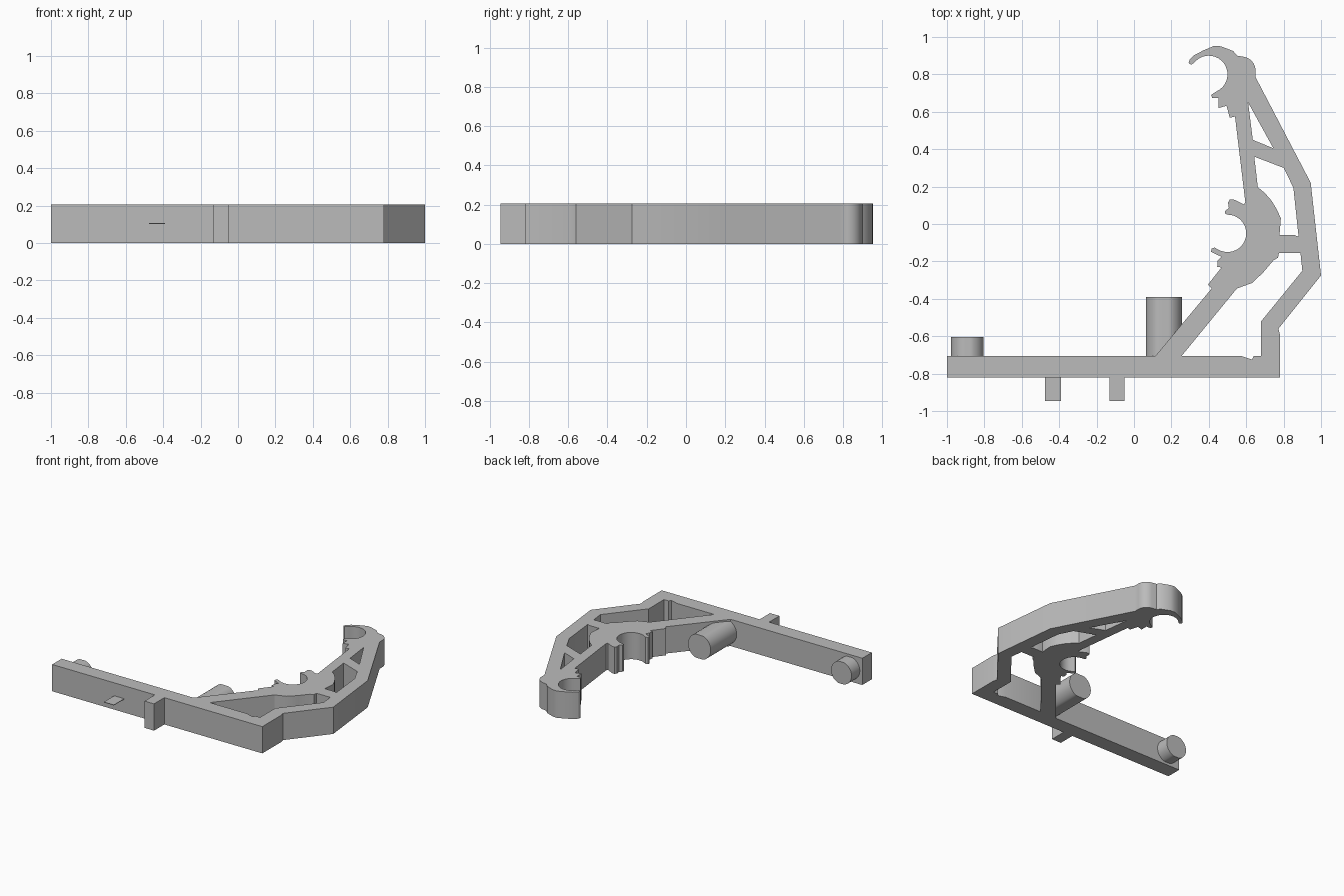
import bpy, bmesh, math
from math import sin, cos, radians

if "Cube" in bpy.data.objects:
    bpy.data.objects.remove(bpy.data.objects["Cube"])

H = 0.205          # plate thickness
grey = bpy.data.materials.new("plain grey")
grey.diffuse_color = (0.5, 0.5, 0.5, 1)
grey.use_nodes = True
grey.node_tree.nodes["Principled BSDF"].inputs["Base Color"].default_value = grey.diffuse_color


def finish(obj, name):
    """Name, colour, weld and shade one part."""
    obj.name = name
    obj.data.materials.clear()
    obj.data.materials.append(grey)
    bm = bmesh.new()
    bm.from_mesh(obj.data)
    bmesh.ops.remove_doubles(bm, verts=bm.verts, dist=0.0005)
    bmesh.ops.recalc_face_normals(bm, faces=bm.faces)
    bm.to_mesh(obj.data)
    bm.free()
    bpy.ops.object.select_all(action='DESELECT')
    obj.select_set(True)
    bpy.context.view_layer.objects.active = obj
    bpy.ops.object.shade_smooth_by_angle(angle=radians(30))


def extrude(name, loops, depth):
    """Fill the first loop minus the other loops and extrude it about z = 0."""
    cu = bpy.data.curves.new(name, 'CURVE')
    cu.dimensions = '2D'
    cu.fill_mode = 'BOTH'
    cu.extrude = depth / 2
    for pts in loops:
        sp = cu.splines.new('POLY')
        sp.points.add(len(pts) - 1)
        for p, (x, y) in zip(sp.points, pts):
            p.co = (x, y, 0, 1)
        sp.use_cyclic_u = True
    obj = bpy.data.objects.new(name, cu)
    bpy.context.collection.objects.link(obj)
    bpy.ops.object.select_all(action='DESELECT')
    obj.select_set(True)
    bpy.context.view_layer.objects.active = obj
    bpy.ops.object.convert(target='MESH')
    return bpy.context.object


def arc(cx, cy, r, a0, a1, n=20):
    return [(cx + r * cos(radians(a0 + (a1 - a0) * i / n)),
             cy + r * sin(radians(a0 + (a1 - a0) * i / n))) for i in range(n + 1)]


def box(name, x0, x1, y0, y1, z0, z1):
    bpy.ops.mesh.primitive_cube_add(size=1, location=((x0 + x1) / 2, (y0 + y1) / 2, (z0 + z1) / 2))
    obj = bpy.context.object
    obj.scale = (x1 - x0, y1 - y0, z1 - z0)
    bpy.ops.object.transform_apply(location=False, rotation=False, scale=True)
    finish(obj, name)


# Foot bar and left edge of the slanted strut, up to the lower clip
foot = [(0.78, -0.82), (-1, -0.82), (-1, -0.705), (0.115, -0.705), (0.415, -0.345),
        (0.395, -0.325), (0.43, -0.28), (0.468, -0.232), (0.445, -0.23), (0.447, -0.195),
        (0.467, -0.175)]
# Lower clip: short finger, round seat, upper finger
lower_clip = ([(0.425, -0.155), (0.412, -0.148), (0.415, -0.132), (0.43, -0.126)]
              + arc(0.5, -0.05, 0.1, -112, 90)
              + [(0.487, 0.056), (0.487, 0.07), (0.507, 0.085), (0.503, 0.115),
                 (0.513, 0.132), (0.535, 0.13), (0.588, 0.105), (0.595, 0.118)])
# Steps below the upper clip, its round seat and the curled hook
upper_clip = ([(0.54, 0.575), (0.512, 0.568), (0.495, 0.632), (0.452, 0.62), (0.452, 0.673),
               (0.418, 0.675), (0.412, 0.69), (0.435, 0.705)]
              + arc(0.4, 0.8, 0.1, -65, 143)
              + [(0.305, 0.852), (0.292, 0.86), (0.297, 0.878), (0.325, 0.905), (0.375, 0.93),
                 (0.43, 0.953), (0.465, 0.95), (0.53, 0.925), (0.552, 0.9)])
# Rounded shoulder and outer arm back down to the foot
outer_arm = (arc(0.575, 0.82, 0.075, 80, 0, 8)
             + [(0.65, 0.785), (0.945, 0.22), (1.0, -0.275), (0.772, -0.56), (0.78, -0.59)])

# Openings between the inner and outer arms
top_hole = [(0.61, 0.65), (0.745, 0.405), (0.635, 0.45)]
middle_hole = [(0.643, 0.36), (0.80, 0.30), (0.852, 0.195), (0.88, -0.068), (0.86, -0.06),
               (0.778, -0.06), (0.785, 0.03), (0.765, 0.075), (0.735, 0.125), (0.7, 0.165),
               (0.662, 0.197)]
lower_hole = [(0.89, -0.155), (0.9, -0.25), (0.68, -0.52), (0.68, -0.705), (0.64, -0.705),
              (0.632, -0.725), (0.57, -0.705), (0.255, -0.705), (0.55, -0.345), (0.632, -0.315),
              (0.69, -0.26), (0.745, -0.195), (0.77, -0.18), (0.775, -0.155)]

frame = extrude("bracket_frame", [foot + lower_clip + upper_clip + outer_arm,
                                  top_hole, middle_hole, lower_hole], H)
frame.data.transform(frame.matrix_world.Translation((0, 0, H / 2)))
finish(frame, "bracket_frame")


# Round pegs with flattened top and bottom, pointing back from the foot bar
def peg(name, x, r, flat, y1):
    y0 = -0.74
    bpy.ops.mesh.primitive_cylinder_add(vertices=48, radius=r, depth=y1 - y0,
                                        location=(x, (y0 + y1) / 2, H / 2),
                                        rotation=(radians(90), 0, 0))
    obj = bpy.context.object
    for v in obj.data.vertices:
        v.co.y = max(-flat, min(flat, v.co.y))
    finish(obj, name)


peg("short_peg", -0.892, 0.087, 0.084, -0.605)
peg("long_peg", 0.16, 0.096, 0.09, -0.39)

# Front tabs: one full height, one a thin sheet at mid height
box("front_tab", -0.13, -0.05, -0.945, -0.80, 0, H)
box("thin_tab", -0.475, -0.39, -0.945, -0.80, 0.102, 0.106)
